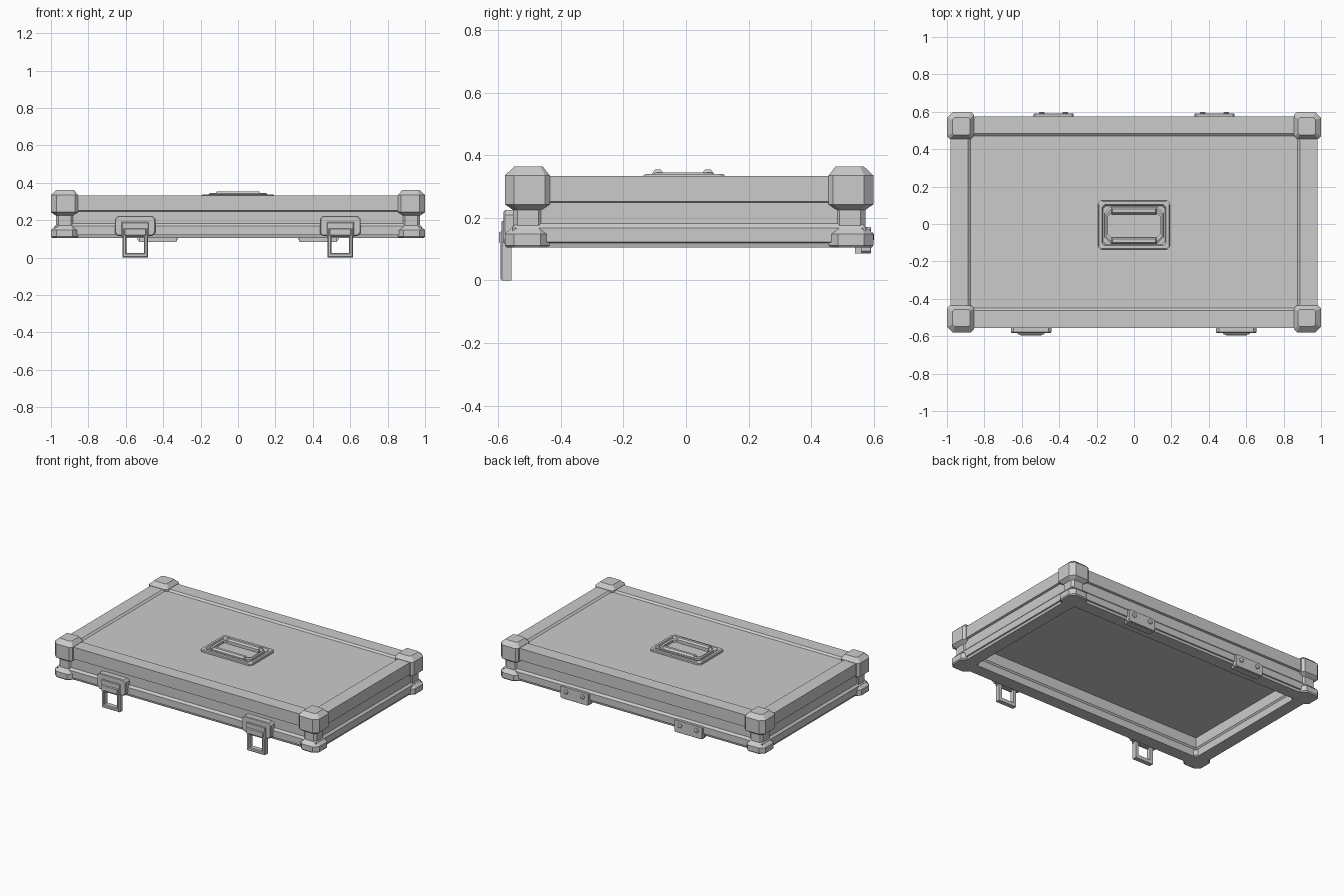
import bpy
import bmesh
from mathutils import Vector

if "Cube" in bpy.data.objects:
    bpy.data.objects.remove(bpy.data.objects["Cube"], do_unlink=True)

grey = bpy.data.materials.new("case_grey")
grey.use_nodes = True
grey.diffuse_color = (0.6, 0.6, 0.6, 1)
bsdf = next(n for n in grey.node_tree.nodes if n.type == 'BSDF_PRINCIPLED')
bsdf.inputs["Base Color"].default_value = (0.6, 0.6, 0.6, 1)
bsdf.inputs["Roughness"].default_value = 0.6


def rect(cx, cy, hx, hy, z, cut=0):
    """Rectangle ring at height z, optionally with cut corners."""
    if not cut:
        pts = [(hx, hy), (-hx, hy), (-hx, -hy), (hx, -hy)]
    else:
        pts = [(hx, hy - cut), (hx - cut, hy), (cut - hx, hy), (-hx, hy - cut),
               (-hx, cut - hy), (cut - hx, -hy), (hx - cut, -hy), (hx, cut - hy)]
    return [Vector((cx + x, cy + y, z)) for x, y in pts]


def up(p):
    return p


def front(p):
    return Vector((p.x, -p.z, p.y))


def back(p):
    return Vector((p.x, p.z, p.y))


def loft(name, rings, closed=False, place=up):
    """Skin a stack of rings; closed joins last to first, otherwise caps both ends."""
    bm = bmesh.new()
    loops = [[bm.verts.new(place(p)) for p in ring] for ring in rings]
    pairs = list(zip(loops, loops[1:]))
    if closed:
        pairs.append((loops[-1], loops[0]))
    else:
        bm.faces.new(loops[0])
        bm.faces.new(loops[-1])
    for a, b in pairs:
        n = len(a)
        for i in range(n):
            j = (i + 1) % n
            bm.faces.new((a[i], a[j], b[j], b[i]))
    bmesh.ops.recalc_face_normals(bm, faces=bm.faces)
    mesh = bpy.data.meshes.new(name)
    bm.to_mesh(mesh)
    bm.free()
    mesh.materials.append(grey)
    obj = bpy.data.objects.new(name, mesh)
    bpy.context.collection.objects.link(obj)
    return obj


# Lid shell: (inset, height) from inner ceiling, round the rim, up to the top panel
MID_Y = 0.01
shell = [(0.105, 0.235), (0.105, 0.165), (0.097, 0.155), (0.097, 0.105), (0.012, 0.105),
         (0.008, 0.12), (0, 0.122), (0, 0.168), (0.013, 0.182),
         (0.013, 0.248), (0, 0.252), (0, 0.333), (0.092, 0.333), (0.105, 0.322)]
loft("lid_shell", [rect(0, MID_Y, 0.98 - i, 0.565 - i, z) for i, z in shell])

# Corner guards: (outward reach, inward reach, height, outer cut, inner cut)
guard = [(0.066, 0.066, 0.105, 0.03, 0.03), (0.072, 0.072, 0.112, 0.03, 0.03),
         (0.072, 0.072, 0.148, 0.03, 0.03), (0.046, 0.046, 0.172, 0.015, 0.01),
         (0.046, 0.046, 0.225, 0.015, 0.01), (0.072, 0.072, 0.243, 0.03, 0.015),
         (0.072, 0.072, 0.335, 0.03, 0.015), (0.042, 0.05, 0.363, 0.012, 0.008)]


def guard_ring(sx, sy, out, inn, z, co, ci):
    """Square ring whose outer and inner vertical edges are cut by different amounts."""
    pts = [(out, out - co), (out - co, out), (ci - inn, out), (-inn, out - ci),
           (-inn, ci - inn), (ci - inn, -inn), (out - ci, -inn), (out, ci - inn)]
    return [Vector((sx * (0.928 + x), MID_Y + sy * (0.517 + y), z)) for x, y in pts]


for sx, side in ((1, "left"), (-1, "right")):
    for sy, end in ((1, "back"), (-1, "front")):
        loft(f"corner_guard_{end}_{side}", [guard_ring(sx, sy, *g) for g in guard])

# Handle dish: flat raised frame around a shallow recess
hy = -0.006
dish = [(0.193, 0.131, 0.32), (0.193, 0.131, 0.334), (0.187, 0.125, 0.339),
        (0.172, 0.110, 0.339), (0.165, 0.103, 0.324), (0.165, 0.103, 0.32)]
loft("handle_dish", [rect(0, hy, a, b, z, 0.015) for a, b, z in dish], closed=True)

# Folding handle: thin loop with a hinge bar and a thicker grip
loop = [(0.157, 0.096, 0.324), (0.157, 0.096, 0.34), (0.15, 0.089, 0.345),
        (0.139, 0.078, 0.34), (0.139, 0.078, 0.324)]
loft("handle_loop", [rect(0, hy, a, b, z, 0.03) for a, b, z in loop], closed=True)
for y, name in ((0.07, "handle_hinge_bar"), (-0.09, "handle_grip")):
    loft(name, [rect(0, y, 0.12, 0.018, 0.322), rect(0, y, 0.12, 0.018, 0.343),
                rect(0, y, 0.115, 0.009, 0.354)])

# Front latches: plate, raised cover with a ridge, and hanging ring
for x, side in ((0.547, "left"), (-0.55, "right")):
    loft(f"latch_plate_{side}",
         [rect(x, 0.17, 0.108, 0.054, 0.54, 0.015), rect(x, 0.17, 0.108, 0.054, 0.578, 0.015),
          rect(x, 0.17, 0.104, 0.05, 0.583, 0.015)], place=front)
    loft(f"latch_cover_{side}",
         [rect(x, 0.15, 0.072, 0.04, 0.575), rect(x, 0.15, 0.072, 0.04, 0.587),
          rect(x, 0.15, 0.068, 0.036, 0.59)], place=front)
    loft(f"latch_ridge_{side}",
         [rect(x, 0.137, 0.062, 0.022, 0.585), rect(x, 0.137, 0.055, 0.016, 0.597)],
         place=front)
    outer, inner = (0.068, 0.08), (0.047, 0.056)
    loft(f"latch_ring_{side}",
         [rect(x, 0.08, *outer, 0.557), rect(x, 0.08, *outer, 0.587),
          rect(x, 0.08, 0.063, 0.075, 0.592), rect(x, 0.08, 0.052, 0.061, 0.592),
          rect(x, 0.08, *inner, 0.587), rect(x, 0.08, *inner, 0.557)],
         closed=True, place=front)

# Back hinges: plate, lower lip and screw heads
for x, side in ((0.43, "left"), (-0.43, "right")):
    loft(f"hinge_plate_{side}",
         [rect(x, 0.128, 0.106, 0.042, 0.56, 0.008), rect(x, 0.128, 0.106, 0.042, 0.589, 0.008),
          rect(x, 0.128, 0.104, 0.04, 0.591, 0.008)], place=back)
    loft(f"hinge_lip_{side}",
         [rect(x, 0.097, 0.1, 0.012, 0.54), rect(x, 0.097, 0.1, 0.012, 0.578)], place=back)
    for dx in (-0.063, 0.063):
        loft(f"hinge_screw_{side}",
             [rect(x + dx, 0.138, 0.015, 0.015, 0.58, 0.009),
              rect(x + dx, 0.138, 0.015, 0.015, 0.596, 0.009),
              rect(x + dx, 0.138, 0.009, 0.009, 0.6, 0.005)], place=back)
